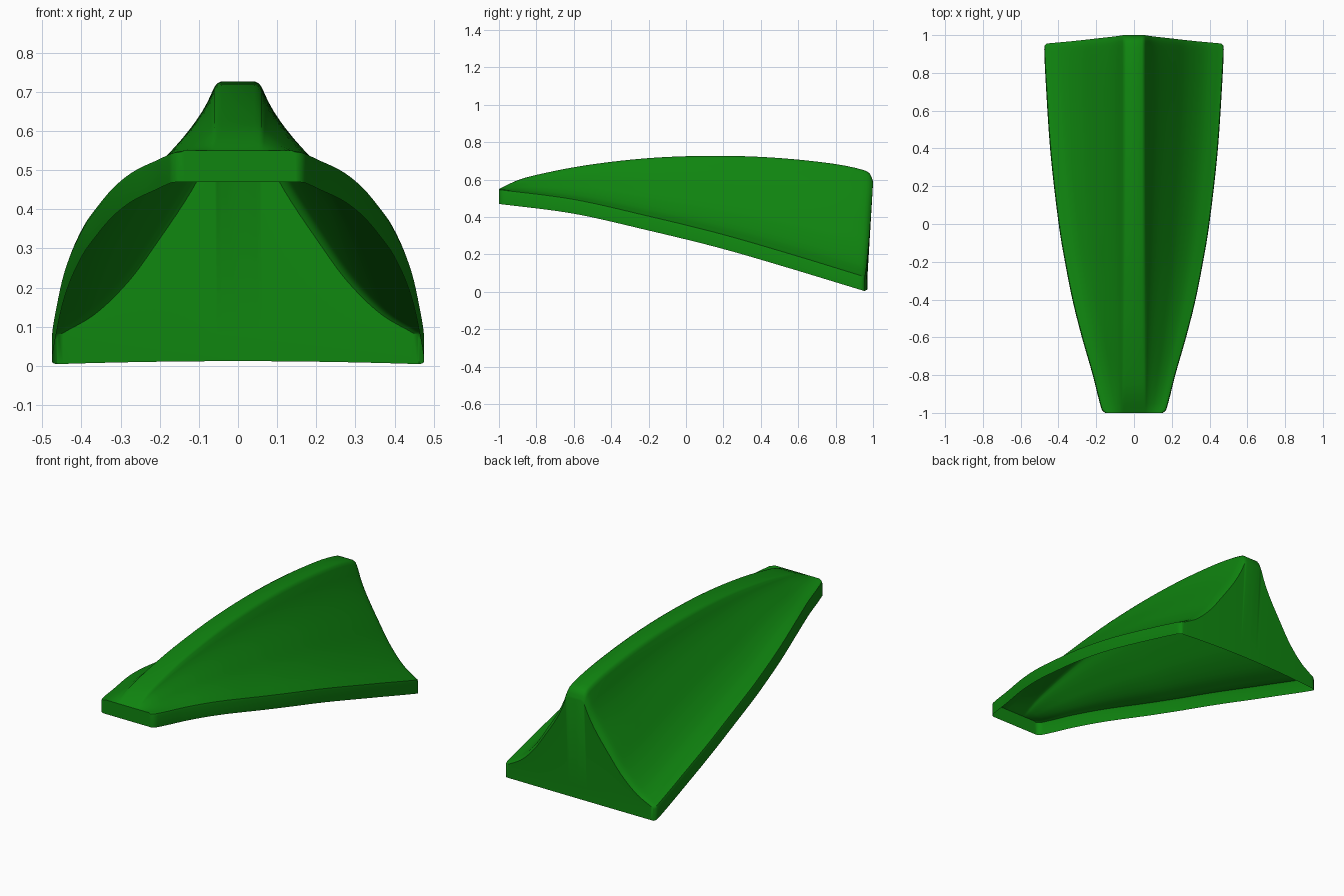
import bpy, bmesh

cube = bpy.data.objects.get("Cube")
if cube:
    bpy.data.objects.remove(cube, do_unlink=True)

# Lengthwise guide curves: (station, value)
WIDTH = [(-1, .152), (-.985, .17), (-.8, .218), (-.6, .275), (-.4, .325), (-.2, .364),
         (0, .397), (.4, .442), (.8, .468), (.96, .475), (.99, .473), (1, .462)]
RIDGE = [(-1, .55), (-.9, .597), (-.8, .625), (-.6, .666), (-.4, .695), (-.2, .715),
         (0, .725), (.2, .727), (.4, .721), (.6, .706), (.8, .682), (.93, .655),
         (.98, .632), (1, .59)]
RIM = [(-1, .47), (-.6, .418), (-.2, .33), (.2, .234), (.6, .122), (1, .004)]
# Concave flank: (fraction outward, fraction of height)
FLANK = [(0, .96), (.07, .83), (.18, .68), (.37, .465), (.555, .27), (.78, .1), (1, 0)]
STRIP = .08


def curve(points, t):
    """Smooth interpolation through a list of points."""
    def slope(i):
        a, b = points[max(i - 1, 0)], points[min(i + 1, len(points) - 1)]
        return (b[1] - a[1]) / (b[0] - a[0])
    i = 0
    while i < len(points) - 2 and t > points[i + 1][0]:
        i += 1
    (x0, y0), (x1, y1) = points[i], points[i + 1]
    h = x1 - x0
    s = (t - x0) / h
    return ((2 * s**3 - 3 * s**2 + 1) * y0 + (s**3 - 2 * s**2 + s) * h * slope(i)
            + (3 * s**2 - 2 * s**3) * y1 + (s**3 - s**2) * h * slope(i + 1))


def place(t, x, z):
    """Station t on the body; the rear end leans back and bows slightly."""
    back = .955 + .03 * max(z - STRIP, 0) / .5 + .015 * (1 - (x / .475) ** 2)
    return (x, -1 + (t + 1) * (back + 1) / 2, z)


def section(t):
    """Full cross-section from left rim to right rim."""
    w, top, low = curve(WIDTH, t), curve(RIDGE, t), curve(RIM, t)
    shoulder = low + STRIP
    rise = max(top - shoulder, 0)
    half = [(0, top), (.042, top), (.054, top - .015 * rise)]
    for k in range(21):
        u = k / 20
        half.append((.061 + u * (w - .076), shoulder + rise * curve(FLANK, u)))
    half += [(w - .004, shoulder - .004), (w, shoulder - .015), (w, low)]
    return [(-x, z) for x, z in reversed(half[1:])] + half


bm = bmesh.new()


def skin(rows):
    grid = [[bm.verts.new(p) for p in row] for row in rows]
    for a, b in zip(grid, grid[1:]):
        for i in range(len(a) - 1):
            bm.faces.new((a[i], a[i + 1], b[i + 1], b[i]))


# Curved upper shell with its rim strip
stations = [-1, -.993, -.985, -.97] + [-.95 + .05 * i for i in range(38)]
stations += [.93, .95, .965, .98, .99, .996, 1]
skin([[place(t, x, z) for x, z in section(t)] for t in stations])

# Front and rear end walls, open underneath
for t in (-1, 1):
    edge = section(t)[1:-1]
    low = curve(RIM, t)
    skin([[place(t, x, z) for x, z in edge],
          [place(t, x, min(z, low + STRIP)) for x, z in edge],
          [place(t, x, low + (.008 * (1 - (x / .475) ** 2) if t > 0 else 0)) for x, z in edge]])

bmesh.ops.remove_doubles(bm, verts=bm.verts, dist=.0004)
bmesh.ops.dissolve_degenerate(bm, edges=bm.edges, dist=.0001)
bmesh.ops.recalc_face_normals(bm, faces=bm.faces)
if sum(f.normal.z * f.calc_area() for f in bm.faces) < 0:
    bmesh.ops.reverse_faces(bm, faces=bm.faces)

mesh = bpy.data.meshes.new("fin_shell")
bm.to_mesh(mesh)
bm.free()
shell = bpy.data.objects.new("fin_shell", mesh)
bpy.context.collection.objects.link(shell)

# Single green finish
green = bpy.data.materials.new("green")
green.use_nodes = True
colour = (.005, .235, .005, 1)
green.diffuse_color = colour
green.node_tree.nodes["Principled BSDF"].inputs["Base Color"].default_value = colour
mesh.materials.append(green)

bpy.ops.object.select_all(action='DESELECT')
shell.select_set(True)
bpy.context.view_layer.objects.active = shell
bpy.ops.object.shade_smooth_by_angle(angle=.7)
